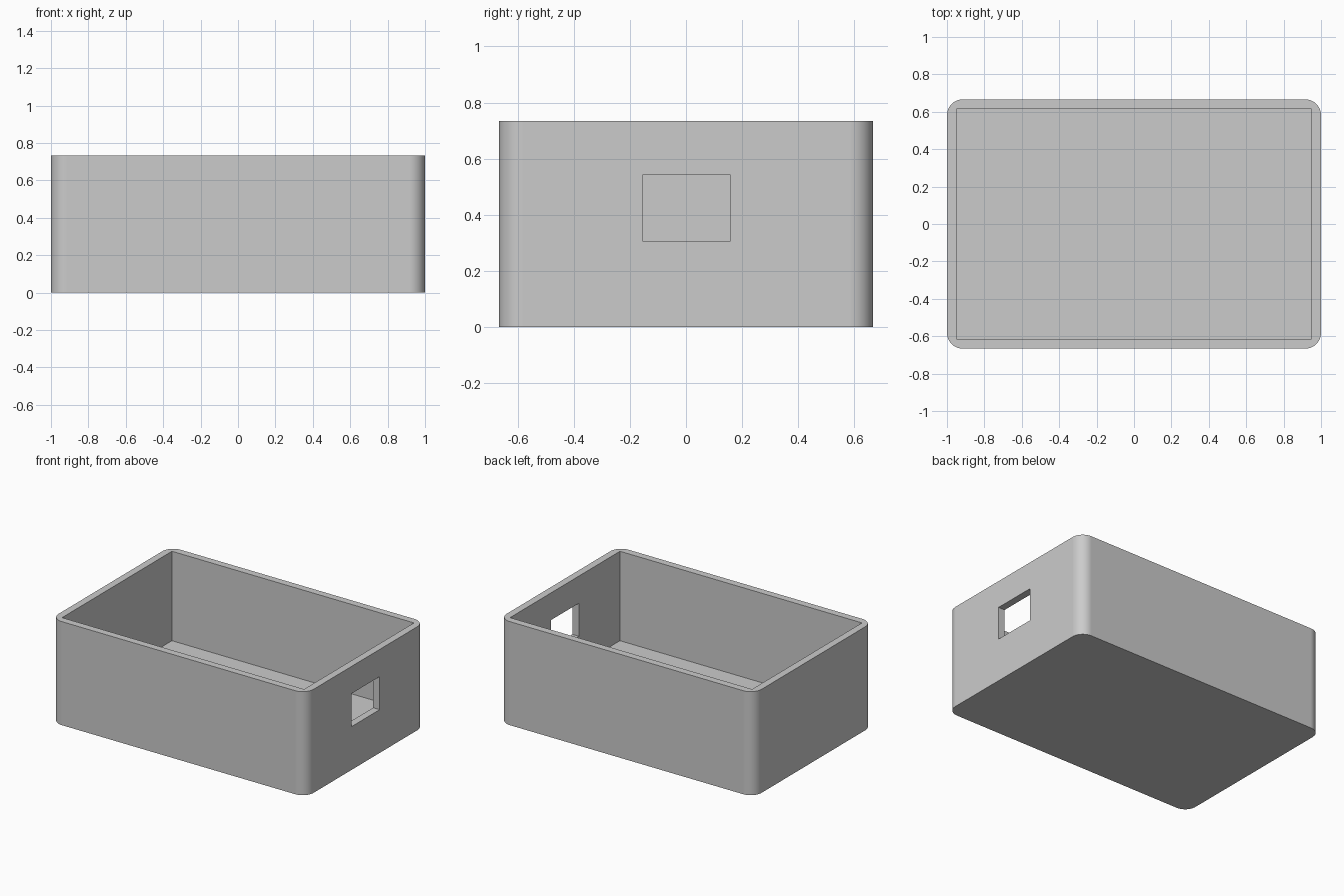
import bpy
import bmesh
import math

old = bpy.data.objects.get("Cube")
if old:
    bpy.data.objects.remove(old, do_unlink=True)

WIDTH, DEPTH, HEIGHT = 2.0, 1.333, 0.734
WALL, FLOOR, CORNER = 0.051, 0.1, 0.085

grey = bpy.data.materials.new("plain grey")
grey.use_nodes = True
colour = (0.6, 0.6, 0.6, 1)
grey.diffuse_color = colour
grey.node_tree.nodes["Principled BSDF"].inputs["Base Color"].default_value = colour


def block(name, low, high, radius=0):
    """Box between two corners, with optional rounded upright edges."""
    bm = bmesh.new()
    bmesh.ops.create_cube(bm, size=1)
    for v in bm.verts:
        v.co = [(a + b) / 2 + c * (b - a) for a, b, c in zip(low, high, v.co)]
    if radius:
        upright = [e for e in bm.edges
                   if abs(e.verts[0].co.z - e.verts[1].co.z) > 0.1]
        bmesh.ops.bevel(bm, geom=upright, offset=radius, segments=12,
                        profile=0.5, affect='EDGES')
    mesh = bpy.data.meshes.new(name)
    bm.to_mesh(mesh)
    bm.free()
    mesh.materials.append(grey)
    obj = bpy.data.objects.new(name, mesh)
    bpy.context.collection.objects.link(obj)
    return obj


def cut(target, cutter):
    """Subtract the cutter from the target and discard it."""
    mod = target.modifiers.new("cut", 'BOOLEAN')
    mod.operation = 'DIFFERENCE'
    mod.solver = 'EXACT'
    mod.object = cutter
    bpy.ops.object.modifier_apply(modifier=mod.name)
    bpy.data.objects.remove(cutter, do_unlink=True)


# Outer shell with rounded corners
hx, hy = WIDTH / 2, DEPTH / 2
box = block("open_box", (-hx, -hy, 0), (hx, hy, HEIGHT), CORNER)
bpy.ops.object.select_all(action='DESELECT')
box.select_set(True)
bpy.context.view_layer.objects.active = box

# Square-cornered cavity, open at the top
cut(box, block("cavity_cutter", (WALL - hx, WALL - hy, FLOOR),
               (hx - WALL, hy - WALL, HEIGHT + 0.2)))

# Rectangular port through the left end wall
cut(box, block("port_cutter", (hx - 0.2, -0.155, 0.307),
               (hx + 0.2, 0.159, 0.541)))

# Smooth corners, crisp edges
bpy.ops.object.shade_smooth_by_angle(angle=math.radians(30))
weighted = box.modifiers.new("even_shading", 'WEIGHTED_NORMAL')
weighted.keep_sharp = True
